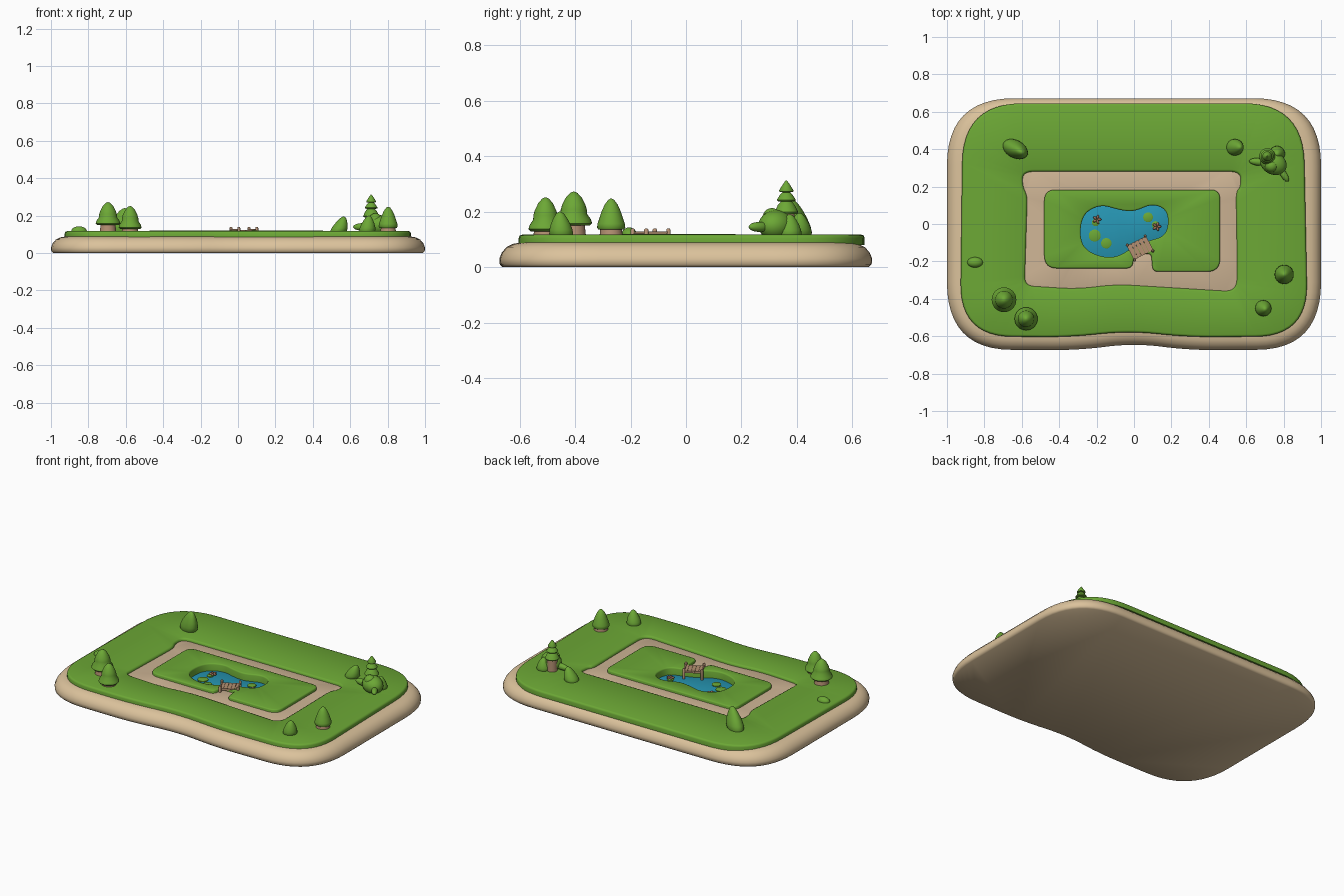
import bpy, bmesh, math
from mathutils import Vector, Matrix

if "Cube" in bpy.data.objects:
    bpy.data.objects.remove(bpy.data.objects["Cube"])


def material(name, rgb):
    m = bpy.data.materials.new(name)
    m.diffuse_color = (*rgb, 1)
    m.use_nodes = True
    m.node_tree.nodes["Principled BSDF"].inputs["Base Color"].default_value = m.diffuse_color
    return m


SAND = material("sand", (0.71, 0.54, 0.33))
PATH = material("path_sand", (0.62, 0.46, 0.30))
GRASS = material("grass_green", (0.15, 0.39, 0.036))
WATER = material("water_blue", (0.02, 0.31, 0.46))
WOOD = material("wood", (0.46, 0.28, 0.17))
FLOWER = material("flower_brown", (0.34, 0.16, 0.10))


def finish(name, bm, mat):
    bmesh.ops.recalc_face_normals(bm, faces=bm.faces)
    me = bpy.data.meshes.new(name)
    bm.to_mesh(me)
    bm.free()
    me.materials.append(mat)
    me.shade_smooth()
    me.set_sharp_from_angle(angle=math.radians(50))
    ob = bpy.data.objects.new(name, me)
    bpy.context.collection.objects.link(ob)
    return ob


def rounded(pts, steps=8):
    """Counter-clockwise polygon (x, y, corner cut) with rounded corners."""
    out = []
    n = len(pts)
    for i, (x, y, r) in enumerate(pts):
        p = Vector((x, y))
        ends = []
        for q in (pts[i - 1], pts[(i + 1) % n]):
            d = Vector(q[:2]) - p
            ends.append(p + d.normalized() * min(r, d.length * 0.49))
        for k in range(steps + 1):
            t = k / steps
            out.append(ends[0] * (1 - t) ** 2 + p * 2 * t * (1 - t) + ends[1] * t * t)
    return out


def offset(loop, d):
    """Move a counter-clockwise loop inwards by d."""
    out = []
    for i, p in enumerate(loop):
        t = (loop[(i + 1) % len(loop)] - loop[i - 1]).normalized()
        out.append(p + Vector((-t.y, t.x)) * d)
    return out


def slab(name, loops, profile, mat):
    """First loop is the outline, others are holes; profile = (inset, z)."""
    bm = bmesh.new()
    bottom, top = [], []
    for k, loop in enumerate(loops):
        sign = -1 if k else 1
        rings = [[bm.verts.new((p.x, p.y, z)) for p in offset(loop, sign * d)]
                 for d, z in profile]
        n = len(loop)
        for a, b in zip(rings, rings[1:]):
            for i in range(n):
                j = (i + 1) % n
                bm.faces.new((a[i], a[j], b[j], b[i]))
        for ring, store in ((rings[0], bottom), (rings[-1], top)):
            store += [bm.edges.get((ring[i], ring[(i + 1) % n])) for i in range(n)]
    bmesh.ops.triangle_fill(bm, edges=bottom, use_beauty=True)
    bmesh.ops.triangle_fill(bm, edges=top, use_beauty=True)
    return finish(name, bm, mat)


def soft(z0, z1, b):
    return [(0, z0), (0, z1 - b), (b * 0.3, z1 - b * 0.3), (b, z1)]


def lathe(name, x, y, profile, mat, lean=(0, 0), sx=1, sy=1, turn=0, n=28):
    """Turned shape (radius, z) that can lean and be oval."""
    bm = bmesh.new()
    z0, z1 = profile[0][1], profile[-1][1]
    rings = []
    for r, z in profile:
        f = (z - z0) / (z1 - z0)
        ring = []
        for i in range(n):
            a = math.tau * i / n
            v = Matrix.Rotation(turn, 2) @ Vector((r * sx * math.cos(a), r * sy * math.sin(a)))
            ring.append(bm.verts.new((x + v.x + lean[0] * f, y + v.y + lean[1] * f, z)))
        rings.append(ring)
    for a, b in zip(rings, rings[1:]):
        for i in range(n):
            j = (i + 1) % n
            bm.faces.new((a[i], a[j], b[j], b[i]))
    bm.faces.new(rings[0])
    bm.faces.new(rings[-1])
    return finish(name, bm, mat)


def ball(name, loc, size, mat, turn=0):
    bm = bmesh.new()
    m = Matrix.Translation(loc) @ Matrix.Rotation(turn, 4, 'Z') @ Matrix.Diagonal((*size, 1))
    bmesh.ops.create_uvsphere(bm, u_segments=20, v_segments=12, radius=1, matrix=m)
    return finish(name, bm, mat)


def box(name, loc, size, turn=0):
    bm = bmesh.new()
    m = Matrix.Translation(loc) @ Matrix.Rotation(turn, 4, 'Z') @ Matrix.Diagonal((*size, 1))
    bmesh.ops.create_cube(bm, size=1, matrix=m)
    return finish(name, bm, WOOD)


# outlines
base = rounded([(-1, -.67, .36), (-.3, -.675, .15), (0, -.637, .15), (.3, -.675, .15),
                (1, -.67, .36), (1, .672, .36), (-1, .672, .36)], 12)
lawn = rounded([(-.93, -.6, .28), (-.35, -.605, .15), (-.03, -.572, .15), (.3, -.605, .15),
                (.93, -.6, .28), (.905, .645, .32), (-.915, .645, .32)], 12)
path = rounded([(-.585, -.33, .05), (-.3, -.348, .1), (-.1, -.322, .1), (.55, -.362, .07),
                (.55, -.1, .1), (.545, .17, .05), (.57, .2, .03), (.57, .28, .06),
                (-.595, .28, .06), (-.595, .2, .03), (-.57, .15, .04)])
island = rounded([(-.48, -.237, .07), (-.01, -.237, .03), (.003, -.16, .02), (.092, -.16, .02),
                  (.1, -.255, .03), (.46, -.255, .07), (.46, .183, .05), (-.48, .183, .06)])
pond = rounded([(x, y, 1) for x, y in (
    (-.29, -.10), (-.28, .05), (-.18, .105), (-.08, .075), (0, .065), (.1, .11), (.185, .07),
    (.178, -.06), (.08, -.09), (0, -.12), (-.1, -.185), (-.22, -.165))][::-1])

# ground layers
slab("sand_base", [base], [(.012, 0), (.002, .01), (0, .03), (.009, .052), (.026, .072), (.05, .084),
                           (.08, .089), (.18, .089), (.2, .055)], SAND)
slab("lawn", [lawn, path], soft(.08, .117, .012), GRASS)
slab("path", [offset(path, -.015), offset(pond, -.012)], soft(.05, .1, .002), PATH)
slab("lawn_island", [island, pond], soft(.056, .12, .008), GRASS)
slab("pond_water", [offset(pond, -.006)], soft(.05, .072, .002), WATER)

# lily pads and pond flowers
for x, y, r in ((-.21, -.062, .032), (-.148, -.103, .028), (.075, .036, .026), (-.205, .008, .02),
                (.115, -.005, .02)):
    lathe("lily_pad", x, y, [(r, .068), (r, .077), (r * .85, .079)], GRASS)
for x, y in ((-.198, .025), (.122, -.014)):
    for k in range(5):
        a = math.tau * k / 5
        ball("flower_petal", (x + .013 * math.cos(a), y + .013 * math.sin(a), .082),
             (.011, .007, .007), FLOWER, a)

# foot bridge: planks, rails and posts
turn = math.radians(27)
cx, cy = .032, -.128


def spot(u, v):
    return (cx + u * math.cos(turn) - v * math.sin(turn), cy + u * math.sin(turn) + v * math.cos(turn))


for k in range(5):
    box("bridge_plank", (*spot(-.044 + .022 * k, 0), .119), (.0205, .085, .008), turn)
for s in (-1, 1):
    box("bridge_beam", (*spot(.0, s * .03), .112), (.11, .01, .012), turn)
    box("bridge_rail", (*spot(s * .054, 0), .125), (.008, .1, .008), turn)
    for t in (-1, 1):
        lathe("bridge_post", *spot(s * .054, t * .045),
              [(.008, .07), (.008, .135), (.005, .139)], WOOD, n=10)

# trees with trunks
round_crown = [(.03, .148), (.052, .148), (.058, .156), (.056, .17), (.048, .19), (.04, .212),
               (.027, .238), (.012, .256), (.003, .26)]
bell_crown = [(.03, .15), (.058, .15), (.066, .158), (.062, .172), (.048, .192), (.047, .208),
              (.042, .225), (.028, .252), (.013, .268), (.003, .272)]


def tree(x, y, crown, trunk_r, dz=0, s=1):
    lathe("tree_trunk", x, y, [(trunk_r * 1.1, .105), (trunk_r, .125), (trunk_r * .95, .165)], WOOD)
    lathe("tree_crown", x, y, [(r * s, z + dz) for r, z in crown], GRASS)


tree(-.695, -.405, bell_crown, .042)
tree(-.577, -.507, bell_crown, .042, -.021, .93)
tree(.803, -.27, round_crown, .04, -.013, .88)

# tiered pine
lathe("pine_trunk", .712, .362, [(.032, .105), (.03, .2)], WOOD)
lathe("pine_crown", .712, .362,
      [(.02, .19), (.04, .192), (.043, .198), (.03, .225), (.02, .236), (.032, .238), (.034, .243),
       (.022, .262), (.014, .27), (.025, .272), (.026, .277), (.014, .296), (.003, .312)], GRASS)

# leaning pointed bushes
bush = [(.9, 0), (1, .12), (.97, .28), (.82, .5), (.6, .72), (.36, .9), (.16, .985), (.04, 1)]


def pointed_bush(x, y, r, h, lean, sx=1, sy=1, turn=0):
    lathe("pointed_bush", x, y, [(r * a, .11 + h * b) for a, b in bush], GRASS, lean, sx, sy, turn)


pointed_bush(-.64, .403, .05, .13, (.035, -.018), 1.4, .95, -.5)
pointed_bush(.535, .41, .044, .085, (.03, 0))
pointed_bush(.69, -.45, .043, .09, (.01, -.005))

# low bush and lobed bush
ball("low_bush", (-.85, -.205, .117), (.042, .028, .026), GRASS)
ball("lobed_bush_body", (.745, .325, .15), (.075, .06, .055), GRASS, -.5)
ball("lobed_bush_top", (.735, .31, .18), (.035, .033, .033), GRASS)
ball("lobed_bush_left", (.665, .332, .14), (.05, .02, .02), GRASS, -.1)
ball("lobed_bush_right", (.8, .265, .145), (.045, .018, .018), GRASS, -1.0)
pointed_bush(.765, .375, .042, .08, (0, 0))
